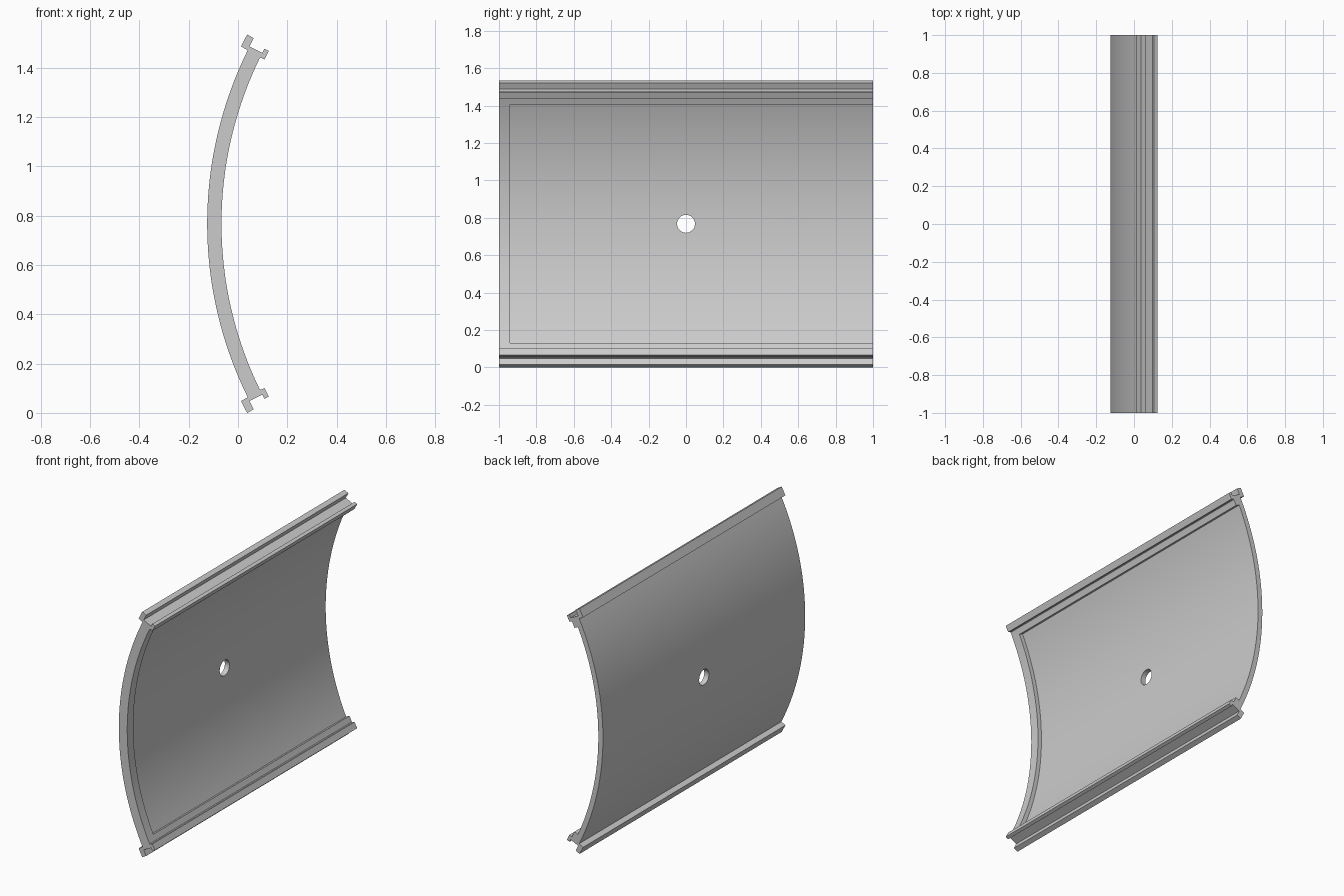
import bpy
import bmesh
from math import sin, cos, asin, pi
from mathutils import Matrix

if "Cube" in bpy.data.objects:
    bpy.data.objects.remove(bpy.data.objects["Cube"], do_unlink=True)

MID = 0.7675           # mid height of the panel
OUTER, INNER = 1.59, 1.532
RECESS = 1.558         # radius of the recessed floor
CX = OUTER - 0.125     # arc centre

grey = bpy.data.materials.new("plain grey")
grey.use_nodes = True
grey.diffuse_color = (0.6, 0.6, 0.6, 1)
grey.node_tree.nodes["Principled BSDF"].inputs["Base Color"].default_value = (0.6, 0.6, 0.6, 1)


def arc(radius, half_height, steps=48):
    """Points of an arc bulging to -x, from bottom to top."""
    a = asin(half_height / radius)
    angles = [-a + 2 * a * i / steps for i in range(steps + 1)]
    return [(CX - radius * cos(t), MID + radius * sin(t)) for t in angles]


def add_object(name, bm):
    bmesh.ops.recalc_face_normals(bm, faces=bm.faces)
    mesh = bpy.data.meshes.new(name)
    bm.to_mesh(mesh)
    bm.free()
    mesh.materials.append(grey)
    obj = bpy.data.objects.new(name, mesh)
    bpy.context.collection.objects.link(obj)
    return obj


def extrude_profile(name, points, y0, y1):
    bm = bmesh.new()
    face = bm.faces.new([bm.verts.new((x, y0, z)) for x, z in points])
    new = bmesh.ops.extrude_face_region(bm, geom=[face])["geom"]
    verts = [v for v in new if isinstance(v, bmesh.types.BMVert)]
    bmesh.ops.translate(bm, verts=verts, vec=(0, y1 - y0, 0))
    return add_object(name, bm)


# Rail along the upper edge, from the outer face round to the inner face
rail = [(0.012, 1.487), (0.037, 1.535), (0.064, 1.521), (0.047, 1.487),
        (0.099, 1.461), (0.107, 1.478), (0.125, 1.469), (0.107, 1.434), (0.093, 1.441)]
rail_low = [(x, 2 * MID - z) for x, z in reversed(rail)]

# Curved panel with both rails
outer = arc(OUTER, 0.704)
inner = arc(INNER, 0.671)
panel = extrude_profile("curved_panel", outer + rail + inner[::-1] + rail_low, -1, 1)

# Shallow recess in the hollow face, open at the back end
top = asin(0.638 / INNER)
pocket = arc(RECESS, RECESS * sin(top)) + arc(1.5, 1.5 * sin(top))[::-1]
recess_cutter = extrude_profile("recess_cutter", pocket, -0.94, 1.1)

# Round hole through the middle
bm = bmesh.new()
bmesh.ops.create_cone(bm, cap_ends=True, segments=40, radius1=0.048, radius2=0.048, depth=0.6,
                      matrix=Matrix.Translation((-0.1, 0, MID)) @ Matrix.Rotation(pi / 2, 4, "Y"))
hole_cutter = add_object("hole_cutter", bm)

# Cut, then shade smoothly with sharp edges kept
bpy.ops.object.select_all(action="DESELECT")
panel.select_set(True)
bpy.context.view_layer.objects.active = panel
for cutter in (recess_cutter, hole_cutter):
    mod = panel.modifiers.new(cutter.name, "BOOLEAN")
    mod.operation = "DIFFERENCE"
    mod.solver = "EXACT"
    mod.object = cutter
    bpy.ops.object.modifier_apply(modifier=mod.name)
    bpy.data.objects.remove(cutter, do_unlink=True)
bpy.ops.object.shade_smooth_by_angle(angle=pi / 9)
